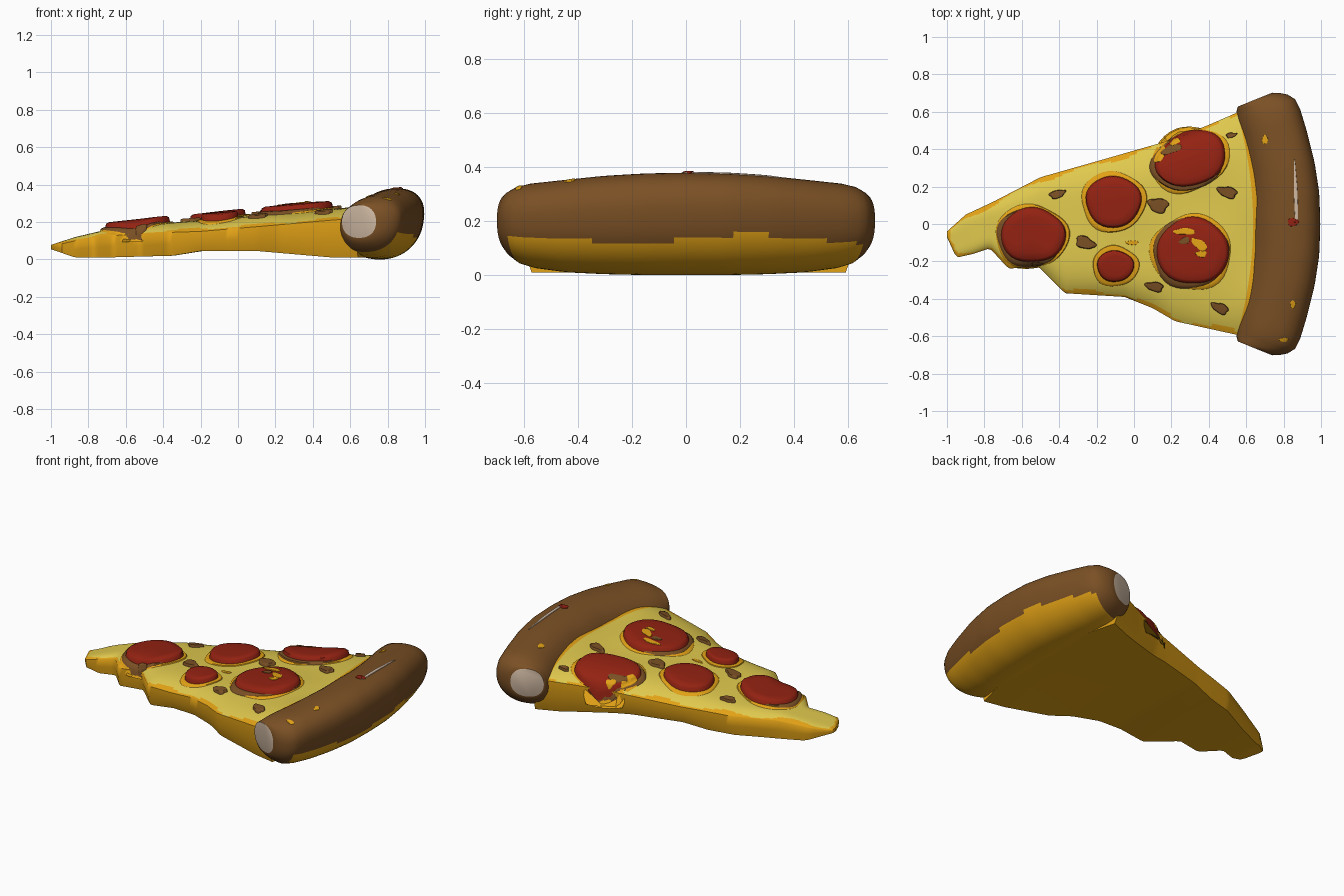
import bpy, math, random
from mathutils import Vector
from mathutils.bvhtree import BVHTree

if "Cube" in bpy.data.objects:
    bpy.data.objects.remove(bpy.data.objects["Cube"])

random.seed(4)


def material(name, rgb):
    m = bpy.data.materials.new(name)
    m.diffuse_color = (*rgb, 1)
    m.use_nodes = True
    m.node_tree.nodes["Principled BSDF"].inputs["Base Color"].default_value = m.diffuse_color
    return m


CRUST = material("crust brown", (0.195, 0.080, 0.018))
DOUGH = material("golden orange", (0.76, 0.36, 0.008))
CHEESE = material("cheese yellow", (0.74, 0.58, 0.075))
RED = material("sausage red", (0.29, 0.016, 0.006))
PALE = material("pale dough", (0.62, 0.48, 0.36))
trees = []


def interp(table, x):
    """Linear interpolation of all columns of a table keyed on column 0."""
    for a, b in zip(table, table[1:]):
        if x <= b[0]:
            f = max(0, (x - a[0]) / (b[0] - a[0]))
            return [p + (q - p) * f for p, q in zip(a[1:], b[1:])]
    return list(table[-1][1:])


def loft(name, rings, mats, rule, caps=(0, 0)):
    """Closed rings joined by quads; rule(ring, segment, centre) gives the material."""
    n = len(rings[0])
    verts = [p for r in rings for p in r]
    faces, idx = [], []
    for i in range(len(rings) - 1):
        for j in range(n):
            f = [i * n + j, i * n + (j + 1) % n, (i + 1) * n + (j + 1) % n, (i + 1) * n + j]
            c = sum((Vector(verts[k]) for k in f), Vector()) / 4
            faces.append(f)
            idx.append(rule(i, j, c))
    faces += [list(range(n))[::-1], [(len(rings) - 1) * n + j for j in range(n)]]
    idx += list(caps)
    me = bpy.data.meshes.new(name)
    me.from_pydata(verts, [], faces)
    for m in mats:
        me.materials.append(m)
    # make the winding face outward
    vol = sum(p.center.dot(p.normal) * p.area for p in me.polygons)
    if vol < 0:
        me.flip_normals()
    for p, k in zip(me.polygons, idx):
        p.material_index = k
        p.use_smooth = True
    me.set_sharp_from_angle(angle=math.radians(50))
    ob = bpy.data.objects.new(name, me)
    bpy.context.collection.objects.link(ob)
    trees.append(BVHTree.FromPolygons([Vector(v) for v in verts], faces))
    return ob


# --- slice: x, lower edge y, upper edge y
EDGE_L = [(-1, -.07), (-.95, -.18), (-.86, -.16), (-.77, -.13), (-.67, -.24), (-.52, -.22),
          (-.37, -.37), (-.05, -.39), (.1, -.45), (.22, -.52), (.63, -.61)]
EDGE_U = [(-1, -.04), (-.9, .05), (-.75, .12), (-.5, .25), (-.2, .335), (.2, .45), (.4, .53), (.63, .63)]
# x, bottom z, rim z, crown z
HEIGHT = [(-1, .055, .07, .078), (-.87, .01, .10, .12), (-.72, .01, .125, .155), (-.35, .02, .145, .195),
          (-.2, .045, .15, .21), (.1, .045, .175, .24), (.5, .01, .21, .275), (.63, .01, .22, .29)]
NT, NX = 48, 82
TS = [0.6 * k / NT + 0.4 * (.5 - .5 * math.cos(math.pi * k / NT)) for k in range(NT + 1)]
rings, stations = [], []
for i in range(NX + 1):
    s = i / NX
    x = -1 + 1.63 * s
    yl, yu = interp(EDGE_L, x)[0], interp(EDGE_U, x)[0]
    zb, zr, zc = interp(HEIGHT, x)
    stations.append((x, yu - yl))

    def pt(t, z):
        bow = .1 * s ** 3 * (1 - (2 * t - 1) ** 2)
        return (x + bow, yl + (yu - yl) * t, z)

    ring = []
    for t in TS:
        crown = 1 - abs(2 * t - 1) ** 5
        ripple = .007 * s * crown * math.sin(9 * x + 2) * math.sin(11 * (yl + (yu - yl) * t))
        ring.append(pt(t, zr + (zc - zr) * crown + ripple))
    zm = zb * .5 + zr * .5
    ring.append(pt(1.0, zm))
    ring += [pt(.97 - .94 * k / 8, zb) for k in range(9)]
    ring.append(pt(0, zm))
    rings.append(ring)


def slice_rule(i, j, c):
    x, w = stations[i]
    if j >= NT or x > .545:
        return 0
    t = (TS[j] + TS[j + 1]) / 2
    return int(min(t, 1 - t) * w > .017 + .012 * math.sin(17 * x + 3 * (t > .5)) and x > -.985)


loft("pizza_slice", rings, [DOUGH, CHEESE], slice_rule)

# --- crust roll: |y|, inner x, outer x, bottom z, top z
ROLL = [(0, .615, .99, 0, .38), (.15, .615, .985, 0, .377), (.3, .60, .96, .003, .368), (.45, .575, .92, .01, .352),
        (.56, .555, .885, .025, .34), (.61, .548, .86, .04, .328), (.64, .548, .82, .065, .312), (.657, .55, .775, .09, .30),
        (.665, .556, .738, .115, .29)]
ys = [k * .56 / 14 for k in range(15)] + [.585, .61, .625, .64, .65, .657, .665]
ys = [-y for y in ys[:0:-1]] + ys
rings = []
for y in ys:
    a, b, z0, z1 = interp(ROLL, abs(y))
    xc, w, zc, h = (a + b) / 2, (b - a) / 2, (z0 + z1) / 2, (z1 - z0) / 2
    ring = []
    for k in range(56):
        u, v = math.cos(k * math.tau / 56), math.sin(k * math.tau / 56)
        e = .88
        x = xc + w * math.copysign(abs(u) ** e, u) + .045 * v * max(0, h - .09) / .1
        z = zc + h * math.copysign(abs(v) ** e, v)
        x = min(x, 1.0)
        ring.append((x, y * (x + 1) / (xc + 1), z))
    rings.append(ring)


def crust_rule(i, j, c):
    limit = .135 + .015 * math.sin(7 * c.y)
    return int(c.z < limit and abs(ys[i] + ys[i + 1]) / 2 < .6)


loft("crust", rings, [CRUST, DOUGH, PALE], crust_rule, caps=(2, 2))


# --- toppings: discs draped over whatever lies below
def ground(x, y):
    hits = [t.ray_cast(Vector((x, y, 2)), Vector((0, 0, -1)))[0] for t in trees]
    return max([h.z for h in hits if h] or [.1])


def disc(name, x, y, rx, ry, rot, h, mat, wob=.04):
    ph, r = random.random() * 6, math.radians(rot)
    rings = []
    for f, g in [(1, -.006), (.96, h * .75), (.88, h), (.65, h), (.4, h), (.15, h)]:
        ring = []
        for k in range(36):
            a = k * math.tau / 36
            q = f * (1 + wob * math.sin(3 * a + ph) + wob * .5 * math.sin(5 * a))
            u, v = rx * q * math.cos(a), ry * q * math.sin(a)
            px, py = x + u * math.cos(r) - v * math.sin(r), y + u * math.sin(r) + v * math.cos(r)
            ring.append((px, py, ground(px, py) + g))
        rings.append(ring)
    ob = loft(name, rings, [mat], lambda i, j, c: 0)
    # open shell resting on the surface: face the normals upward
    if ob.data.polygons[-1].normal.z < 0:
        ob.data.flip_normals()


SAUSAGE = [(-.54, -.06, .175, .148, 0), (-.11, .12, .15, .14, 0), (.305, .35, .195, .145, 22),
           (.315, -.145, .195, .18, 0), (-.10, -.225, .10, .085, 0)]
for n, (x, y, rx, ry, rot) in enumerate(SAUSAGE):
    big = n in (0, 2, 3)
    disc(f"melted_ring_{n}", x - .008 * big, y - .006 * big, rx + .027, ry + .027, rot, .007, DOUGH)
    if big:
        disc(f"browned_ring_{n}", x - .014, y - .012, rx + .012, ry + .012, rot, .010, CRUST)
    disc(f"sausage_{n}", x, y, rx, ry, rot, .024 if big else .030, RED, .025)

# browned herb bits on the cheese
for n, (x, y, rx, ry, rot) in enumerate([
        (-.41, .16, .045, .022, 15), (-.26, -.10, .055, .033, -20), (.13, .10, .055, .04, -10), (.50, .17, .055, .03, -15),
        (.11, -.335, .05, .026, -10), (.46, -.45, .05, .027, -25), (.52, .475, .03, .014, 10), (-.52, -.215, .03, .012, 0)]):
    disc(f"herb_{n}", x, y, rx, ry, rot, .016, CRUST, .12)

# thin stains on sausages and crust
for n, (x, y, rx, ry, rot, mat) in enumerate([
        (.27, -.04, .06, .018, 0, DOUGH), (.35, -.11, .05, .025, -35, DOUGH), (.27, -.09, .03, .018, 20, CRUST),
        (.36, -.16, .03, .018, 0, DOUGH), (.14, .37, .05, .022, 60, DOUGH), (.20, .40, .06, .022, 20, CRUST),
        (.22, .44, .03, .015, 30, DOUGH), (.865, .15, .010, .18, 2, PALE), (.85, .01, .03, .022, 0, RED),
        (.70, .45, .016, .025, 0, DOUGH), (.85, -.43, .014, .022, 0, DOUGH), (.80, -.62, .025, .012, 0, DOUGH),
        (-.01, -.10, .035, .012, 0, DOUGH)]):
    disc(f"stain_{n}", x, y, rx, ry, rot, .004, mat, .1)
